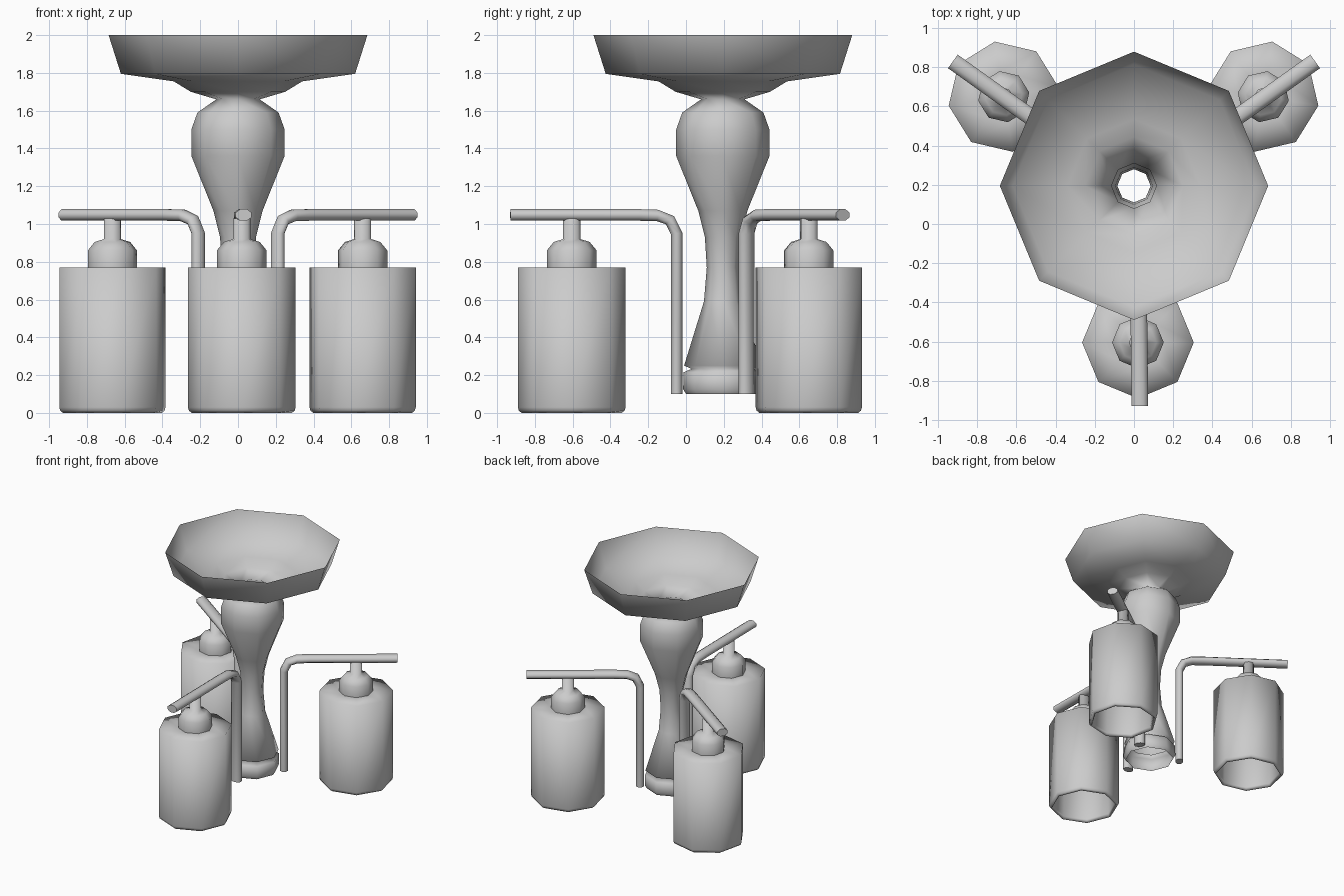
import bpy, bmesh
from math import sin, cos, pi, atan2
from mathutils import Vector

if "Cube" in bpy.data.objects:
    bpy.data.objects.remove(bpy.data.objects["Cube"])


def finish(bm, name, fix_normals=True):
    if fix_normals:
        bmesh.ops.recalc_face_normals(bm, faces=bm.faces[:])
    for f in bm.faces:
        f.smooth = True
    me = bpy.data.meshes.new(name)
    bm.to_mesh(me)
    bm.free()
    ob = bpy.data.objects.new(name, me)
    bpy.context.collection.objects.link(ob)
    return ob


def skin(bm, rings):
    """Join a list of equal-sized vertex rings with quads."""
    n = len(rings[0])
    for a, b in zip(rings, rings[1:]):
        for i in range(n):
            j = (i + 1) % n
            bm.faces.new((a[i], a[j], b[j], b[i]))


def lathe(name, profile, center, turn=0.0, cap_end=False, cap_start=False):
    """Eight-sided turned part from (radius, z) points."""
    bm = bmesh.new()
    rings = []
    for r, z in profile:
        rings.append([bm.verts.new((center[0] + r * cos(turn + k * pi / 4),
                                    center[1] + r * sin(turn + k * pi / 4), z))
                      for k in range(8)])
    skin(bm, rings)
    if cap_start:
        bm.faces.new(rings[0])
    if cap_end:
        bm.faces.new(rings[-1])
    return finish(bm, name)


def arm(name, inner, outer):
    """Flattened tube rising from the base and bending outward."""
    a, b = Vector((*inner, 0)), Vector((*outer, 0))
    out = (b - a).normalized()
    side = Vector((-out.y, out.x, 0))
    up = Vector((0, 0, 1))
    length = (b - a).length
    # (distance outward, height, tilt of the tube direction from vertical)
    path = [(0, 0.10, 0), (0, 0.95, 0.12), (0.035, 1.02, pi / 4),
            (0.10, 1.045, pi / 2 - 0.1), (0.2, 1.048, pi / 2),
            (length, 1.048, pi / 2)]
    bm = bmesh.new()
    rings = []
    for d, z, t in path:
        c = a + out * d + up * z
        normal = out * cos(t) - up * sin(t)
        rings.append([bm.verts.new(c + side * 0.046 * cos(pi / 8 + k * pi / 4)
                                   + normal * 0.033 * sin(pi / 8 + k * pi / 4))
                      for k in range(8)])
    skin(bm, rings)
    bm.faces.new(rings[0])
    bm.faces.new(rings[-1])
    ob = finish(bm, name)
    bpy.context.view_layer.objects.active = ob
    ob.select_set(True)
    bpy.ops.object.shade_smooth_by_angle(angle=pi / 3)
    ob.select_set(False)


# Open ceiling dish and turned column, one continuous hollow sheet
lathe("ceiling_dish_and_column",
      [(0.685, 2.0), (0.62, 1.795), (0.34, 1.755), (0.25, 1.70), (0.115, 1.66),
       (0.215, 1.59), (0.247, 1.5), (0.247, 1.36), (0.13, 1.07), (0.095, 0.93),
       (0.085, 0.77), (0.10, 0.59), (0.205, 0.25), (0.165, 0.233),
       (0.208, 0.215), (0.21, 0.125), (0.195, 0.10)],
      (0, 0.195))

# Lamp shade (hollow, open below), cap and stem
shade_profile = [(0.245, 0.74), (0.255, 0.03), (0.265, 0.0), (0.28, 0.012),
                 (0.285, 0.03), (0.285, 0.77), (0.132, 0.77)]
cap_profile = [(0.132, 0.765), (0.132, 0.86), (0.095, 0.905), (0.046, 0.92),
               (0.046, 1.03)]

# Three arms, each carrying one lamp: inner foot, outer tip, lamp centre, turn
turn = atan2(0.51, 0.71)
layout = {
    "front": ((0.02, -0.05), (0.03, -0.93), (0.02, -0.605), 0.0),
    "right": ((0.21, 0.32), (0.925, 0.83), (0.66, 0.65), turn),
    "left": ((-0.21, 0.32), (-0.925, 0.83), (-0.665, 0.65), pi - turn),
}
for label, (foot, tip, lamp, angle) in layout.items():
    arm(label + "_arm", foot, tip)
    lathe(label + "_shade", shade_profile, lamp, angle, cap_start=True)
    lathe(label + "_shade_cap", cap_profile, lamp, angle, cap_end=True)
